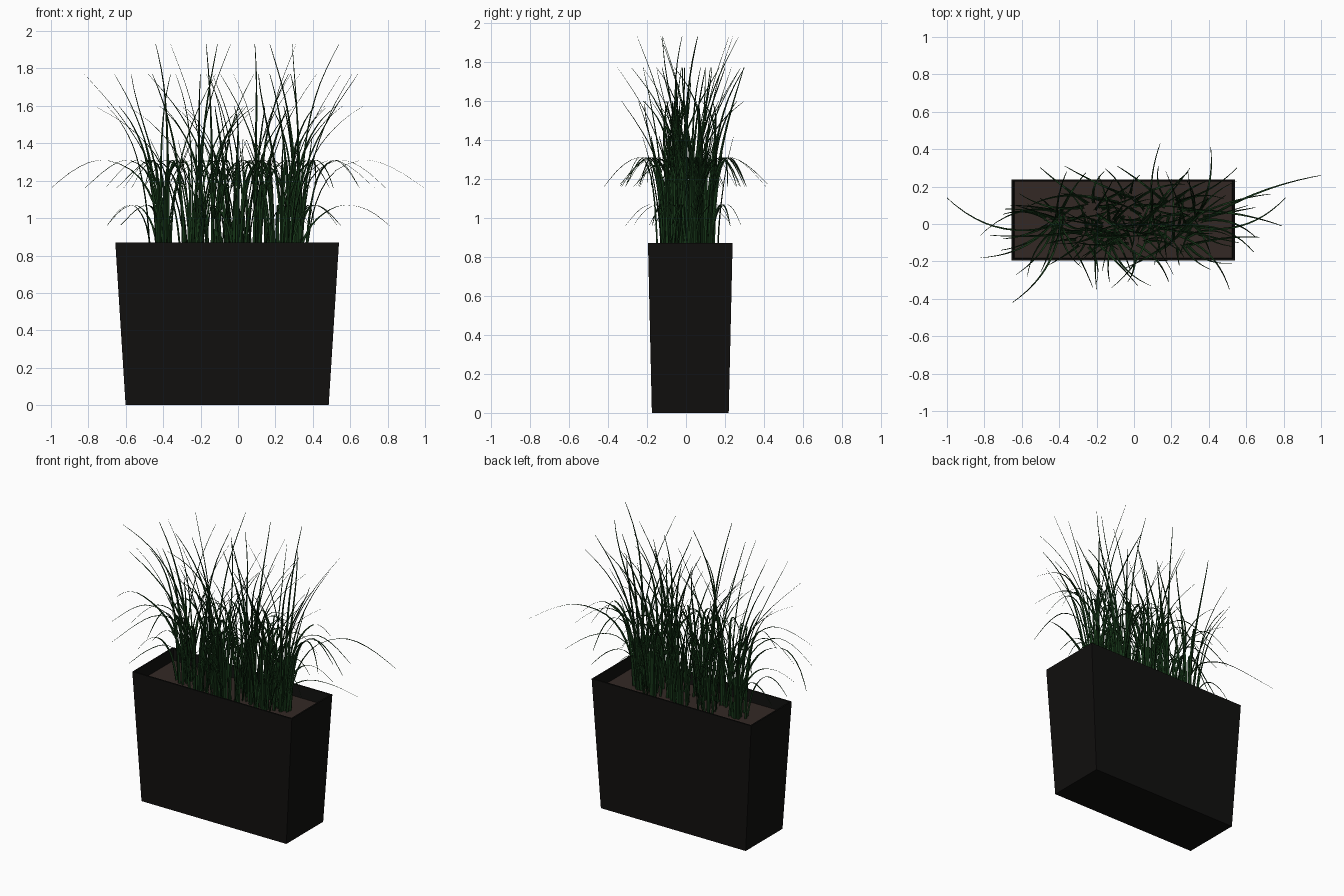
import bpy, bmesh, math, random
from mathutils import Vector

if "Cube" in bpy.data.objects:
    bpy.data.objects.remove(bpy.data.objects["Cube"])

random.seed(11)
CX, CY = -0.058, 0.022          # planter centre
RIM, SOIL = 0.87, 0.79


def material(name, rgb):
    m = bpy.data.materials.new(name)
    m.diffuse_color = (*rgb, 1)
    m.use_nodes = True
    m.node_tree.nodes["Principled BSDF"].inputs["Base Color"].default_value = m.diffuse_color
    return m


def make_object(name, bm, mat):
    me = bpy.data.meshes.new(name)
    bm.to_mesh(me)
    bm.free()
    me.materials.append(mat)
    ob = bpy.data.objects.new(name, me)
    bpy.context.collection.objects.link(ob)
    return ob


def half_size(z, inset=0.0):
    t = z / RIM
    return 0.543 + 0.055 * t - inset, 0.197 + 0.02 * t - inset


def ring(bm, z, inset=0.0):
    hx, hy = half_size(z, inset)
    return [bm.verts.new((CX + sx * hx, CY + sy * hy, z))
            for sx, sy in ((-1, -1), (1, -1), (1, 1), (-1, 1))]


def skin(bm, rings):
    for a, b in zip(rings, rings[1:]):
        for i in range(4):
            j = (i + 1) % 4
            bm.faces.new((a[i], a[j], b[j], b[i]))
    bm.faces.new(rings[0][::-1])
    bm.faces.new(rings[-1])


# Tapered planter with a hollow top
bm = bmesh.new()
skin(bm, [ring(bm, 0), ring(bm, RIM), ring(bm, RIM, 0.01), ring(bm, 0.72, 0.012)])
make_object("planter", bm, material("planter_black", (0.0055, 0.005, 0.0045)))

# Soil slab
bm = bmesh.new()
skin(bm, [ring(bm, 0.73, 0.013), ring(bm, SOIL, 0.008)])
make_object("soil", bm, material("soil_brown", (0.033, 0.022, 0.018)))

# Blade side profiles: (fraction of reach, height)
PROFILES = {
    "tall": [(0, SOIL), (0.05, 1.10), (0.22, 1.42), (0.52, 1.68), (1, 1.93)],
    "mid": [(0, SOIL), (0.06, 1.05), (0.26, 1.34), (0.60, 1.58), (1, 1.77)],
    "bent": [(0, SOIL), (0.10, 1.08), (0.34, 1.34), (0.66, 1.50), (1, 1.60)],
    "droop": [(0, SOIL), (0.08, 1.06), (0.24, 1.24), (0.50, 1.31), (0.74, 1.27), (1, 1.16)],
    "low": [(0, SOIL), (0.12, 0.95), (0.30, 1.04), (0.50, 1.07), (0.75, 1.04), (1, 0.96)],
    "short": [(0, SOIL), (0.12, 0.98), (0.35, 1.15), (0.65, 1.30), (1, 1.42)],
}


def spline(pts, t):
    n = len(pts) - 1
    i = min(int(t * n), n - 1)
    u = t * n - i
    p = [Vector(pts[max(0, min(n, k))]) for k in (i - 1, i, i + 1, i + 2)]
    return 0.5 * (2 * p[1] + (p[2] - p[0]) * u
                  + (2 * p[0] - 5 * p[1] + 4 * p[2] - p[3]) * u * u
                  + (3 * p[1] - p[0] - 3 * p[2] + p[3]) * u ** 3)


def blade(bm, kind, base, tip, width=0.018, steps=14):
    """Creased ribbon, gently curled and twisted, tapering to a point."""
    base, tip = Vector(base), Vector(tip)
    d = tip - base
    curl = Vector((-d.y, d.x)) * random.uniform(-.15, .15)
    twist = random.uniform(-.7, .7)
    heading = math.atan2(d.y, d.x)
    prev = None
    for k in range(steps + 1):
        t = k / steps
        r, z = spline(PROFILES[kind], t)
        c = base + d * r + curl * 4 * r * (1 - r)
        a = heading + twist
        out, side = Vector((math.cos(a), math.sin(a))), Vector((-math.sin(a), math.cos(a)))
        w = width * 0.5 * (1 - t) ** 0.9 + 0.0013
        keel = c + out * w * 0.7
        row = [bm.verts.new((p.x, p.y, z)) for p in (c + side * w, keel, c - side * w)]
        if prev:
            for i in range(2):
                bm.faces.new((prev[i], prev[i + 1], row[i + 1], row[i]))
        prev = row


def clamp(v, lo, hi):
    return max(lo, min(hi, v))


# Outer blades that set the silhouette: tip positions in plan
TIPS = {
    "tall": [(-.44, -.12), (-.36, .06), (-.17, -.25), (-.11, .24), (-.04, -.02),
             (.09, .22), (.17, -.13), (.29, .27), (.31, .06), (.54, -.12)],
    "mid": [(-.82, -.06), (-.66, .10), (-.57, -.28), (-.48, .02), (-.36, .28),
            (-.20, -.35), (-.17, .17), (.11, -.22), (.17, .28), (.27, -.15),
            (.33, .20), (.42, -.05), (.55, .30), (.61, .10), (.64, -.15)],
    "bent": [(-.77, -.06), (-.59, .08), (-.30, -.22), (.09, -.33), (.30, .30),
             (.56, -.10), (.67, -.07)],
    "droop": [(-1, .14), (-.82, -.18), (-.65, -.42), (-.71, -.14), (-.37, .31),
              (-.22, -.34), (-.12, -.34), (.02, -.33), (.14, .43), (.41, .41),
              (.51, -.35), (.73, .16), (.79, -.01), (1, .26), (.21, -.27)],
    "low": [(-.70, .08), (-.63, -.27), (-.13, -.31), (.20, .24), (.55, .23), (.81, .14)],
}
CLUMPS = [(-.41, .02), (-.25, -.07), (-.22, .08), (-.13, -.02), (-.03, .10), (0, -.09),
          (.08, .02), (.19, .09), (.23, -.07), (.32, .03)]
SPAN = {"tall": .22, "mid": .30, "bent": .34, "droop": .40, "low": .30}
bm = bmesh.new()
for kind, tips in TIPS.items():
    for x, y in tips:
        # root in the clump whose distance best suits this blade's reach
        near = sorted(CLUMPS, key=lambda c: abs(math.dist(c, (x, y)) - SPAN[kind]))
        cx, cy = near[0] if kind in ("droop", "low") else random.choice(near[:2])
        base = (cx + random.uniform(-.05, .05), cy + random.uniform(-.05, .05))
        blade(bm, kind, base, (x, y))
green = material("grass_green", (0.008, 0.036, 0.009))
make_object("outer_grass", bm, green)

# Dense clumps filling the middle
FILL = ["mid", "bent", "droop", "droop", "low", "short", "short", "droop", "short", "bent"]
REACH = {"mid": .26, "bent": .28, "droop": .38, "low": .26, "short": .16}
bm = bmesh.new()
for cx, cy in CLUMPS:
    turn = random.uniform(0, math.tau)
    for i, kind in enumerate(FILL):
        a = turn + i * 2.4
        u = Vector((math.cos(a), math.sin(a)))
        base = Vector((cx, cy)) + u * random.uniform(.02, .06)
        tip = base + Vector((u.x, u.y * 0.65)) * REACH[kind] * random.uniform(.8, 1.1)
        tip.x = clamp(tip.x, -.7, .65)
        tip.y = clamp(tip.y, -.31, .31)
        blade(bm, kind, base, tip, 0.019)
make_object("inner_grass", bm, green)
